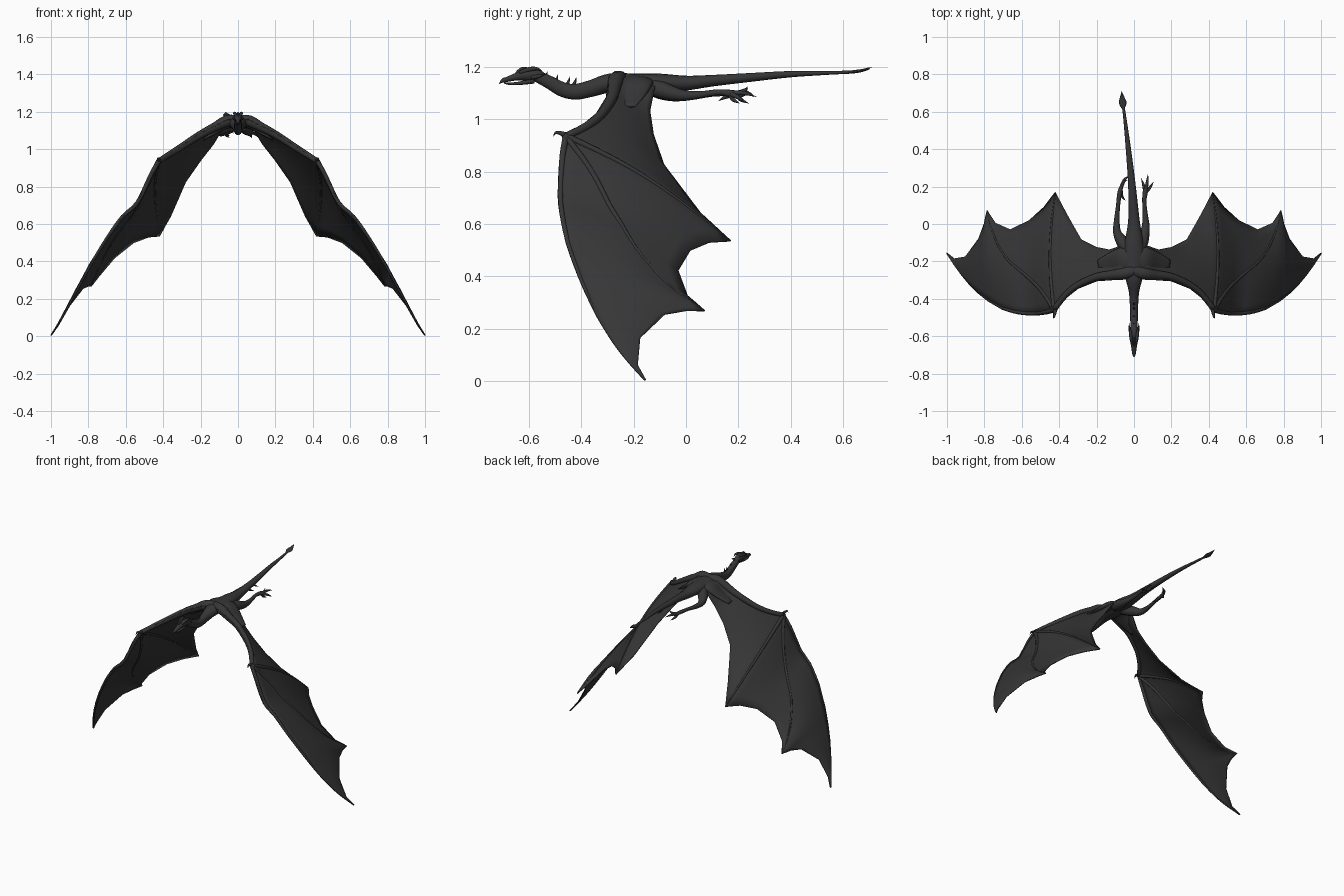
import bpy, bmesh, math
from mathutils import Vector

hide = bpy.data.materials.new("charcoal hide")
hide.diffuse_color = (0.037, 0.037, 0.037, 1)


def finish(name, bm, mirror=False):
    bmesh.ops.recalc_face_normals(bm, faces=bm.faces)
    me = bpy.data.meshes.new(name)
    bm.to_mesh(me)
    bm.free()
    ob = bpy.data.objects.new(name, me)
    bpy.context.collection.objects.link(ob)
    me.materials.append(hide)
    for p in me.polygons:
        p.use_smooth = True
    if mirror:
        ob.modifiers.new("mirror", 'MIRROR')
    return ob


def spline(pts, n):
    """Catmull-Rom through points of any dimension."""
    P = [pts[0]] + list(pts) + [pts[-1]]
    out = []
    for i in range(1, len(P) - 2):
        for k in range(n):
            t = k / n
            out.append([0.5 * (2 * b + (c - a) * t + (2 * a - 5 * b + 4 * c - d) * t * t
                               + (3 * b - a - 3 * c + d) * t ** 3)
                        for a, b, c, d in zip(P[i - 1], P[i], P[i + 1], P[i + 2])])
    return out + [list(pts[-1])]


def tube(name, pts, sides=12, n=4, mirror=False):
    """Tapered tube; each point is x, y, z, radius across[, radius up]."""
    pts = [tuple(p) if len(p) == 5 else (*p, p[3]) for p in pts]
    path = spline(pts, n)
    bm = bmesh.new()
    rings = []
    for i, p in enumerate(path):
        tan = (Vector(path[min(i + 1, len(path) - 1)][:3]) - Vector(path[max(i - 1, 0)][:3])).normalized()
        side = tan.cross(Vector((0, 0, 1))).normalized()
        up = side.cross(tan)
        c = Vector(p[:3])
        ra, rb = max(p[3], 0.0006), max(p[4], 0.0006)
        rings.append([bm.verts.new(c + side * ra * math.cos(a) + up * rb * math.sin(a))
                      for a in (2 * math.pi * k / sides for k in range(sides))])
    for a, b in zip(rings, rings[1:]):
        for k in range(sides):
            bm.faces.new((a[k], a[k - 1], b[k - 1], b[k]))
    bm.faces.new(rings[0])
    bm.faces.new(rings[-1])
    return finish(name, bm, mirror)


# neck, torso and tail in one tapering run
tube("body", [(0, -.57, 1.165, .018, .022), (0, -.52, 1.14, .02, .025), (0, -.47, 1.113, .021, .028),
              (0, -.42, 1.105, .023, .03), (0, -.36, 1.118, .028, .032), (0, -.29, 1.138, .045, .036),
              (0, -.2, 1.138, .055, .037), (0, -.1, 1.14, .05, .034), (0, 0, 1.138, .033, .028),
              (-.004, .1, 1.147, .025, .022), (-.014, .24, 1.159, .019, .017), (-.03, .4, 1.172, .014, .012),
              (-.047, .55, 1.177, .009, .007), (-.06, .65, 1.182, .006, .006), (-.065, .70, 1.194, .003, .004)],
     sides=16, n=5)
tube("tail_spade", [(-.057, .61, 1.178, .004), (-.06, .645, 1.182, .02, .006),
                    (-.063, .675, 1.187, .013, .005), (-.066, .71, 1.199, 0)])

# head: skull, hooked upper beak, lower jaw
tube("skull", [(0, -.54, 1.155, .012, .016), (0, -.57, 1.168, .022, .024), (0, -.61, 1.17, .023, .024),
               (0, -.645, 1.163, .017, .015), (0, -.68, 1.153, .012, .010), (0, -.70, 1.147, .008, .008),
               (0, -.713, 1.134, 0)])
tube("lower_jaw", [(0, -.58, 1.148, .016, .012), (0, -.63, 1.138, .013, .007),
                   (0, -.67, 1.135, .009, .005), (0, -.695, 1.138, .002)])
tube("brow_horn", [(.012, -.635, 1.178, .007), (.017, -.60, 1.19, .009),
                   (.02, -.57, 1.193, .006), (.02, -.55, 1.185, 0)], 8, mirror=True)
tube("cheek_horn", [(.016, -.59, 1.16, .008), (.024, -.56, 1.165, .006), (.026, -.53, 1.175, 0)], 8, mirror=True)
tube("crest", [(0, -.65, 1.175, .004), (0, -.625, 1.19, .005, .009), (0, -.59, 1.187, .006, .008),
               (0, -.565, 1.192, 0)], 8)

# spines down the neck
for i, (y, z, h) in enumerate([(-.535, 1.16, .022), (-.495, 1.142, .028), (-.45, 1.13, .033), (-.425, 1.13, .03)]):
    tube(f"neck_spine_{i}", [(0, y - .012, z - .012, .008, .01), (0, y, z + h * .3, .005, .006),
                             (0, y + .006, z + h, 0)], 8)

# wing membrane: matching leading and trailing edge points from root to tip
lead = [(0, -.285, 1.16), (.06, -.298, 1.16), (.12, -.30, 1.128), (.2, -.305, 1.085), (.3, -.345, 1.02),
        (.37, -.40, .975), (.425, -.47, .94), (.47, -.483, .86), (.54, -.49, .715), (.62, -.483, .64),
        (.70, -.46, .53), (.78, -.413, .40), (.83, -.373, .31), (.87, -.335, .235), (.92, -.275, .14),
        (.96, -.22, .07), (1.0, -.16, .004)]
trail = [(0, -.11, 1.16), (.08, -.12, 1.115), (.13, -.138, 1.03), (.2, -.125, .94), (.28, -.085, .825),
         (.36, .055, .64), (.42, .17, .535), (.48, .09, .53), (.56, .018, .50), (.66, -.03, .42),
         (.74, .005, .325), (.785, .072, .268), (.80, 0, .268), (.83, -.08, .255), (.90, -.175, .165),
         (.96, -.185, .06), (.999, -.154, .004)]
UP = Vector((.55, 0, .83))


def wing_point(u, t):
    """Point on the wing: u counts along the span, t runs front to back."""
    i = min(int(u), len(lead) - 2)
    a = Vector(lead[i]).lerp(Vector(lead[i + 1]), u - i)
    b = Vector(trail[i]).lerp(Vector(trail[i + 1]), u - i)
    return a.lerp(b, t) + UP * .06 * (b - a).length * math.sin(math.pi * t)


bm = bmesh.new()
T = 10
grid = [[bm.verts.new(wing_point(u / 2, t / T)) for t in range(T + 1)] for u in range(2 * len(lead) - 1)]
for a, b in zip(grid, grid[1:]):
    for t in range(T):
        bm.faces.new((a[t], a[t + 1], b[t + 1], b[t]))
wing = finish("wing_membrane", bm, mirror=True)
wing.modifiers["mirror"].use_mirror_merge = True
sol = wing.modifiers.new("thickness", 'SOLIDIFY')
sol.thickness = .007
sol.offset = 0

# arm and leading finger along the front edge, set slightly back
arm = [(x, y + r, z - r * .3, r) for (x, y, z), r in
       zip(lead[:7], (.034, .032, .026, .021, .018, .016, .015))]
tube("wing_arm", arm, 10, 3, mirror=True)
finger = [(x - .003, y + r, z, r) for (x, y, z), r in
          zip(lead[6:], (.013, .012, .011, .01, .009, .008, .007, .006, .005, .004, .001))]
tube("wing_front_finger", finger, 8, 3, mirror=True)

# shoulder flesh at the rear of the wing root
tube("wing_root", [(0, -.19, 1.14, .07, .03), (.06, -.2, 1.135, .075, .026),
                   (.12, -.21, 1.095, .06, .015), (.19, -.22, 1.05, .03, .006)], 12, mirror=True)

# inner fingers fan from the wrist to the membrane points
for name, end in (("inner", 6), ("middle", 11)):
    ray = []
    for k in range(9):
        t = k / 8
        p = wing_point(6 + (end - 6) * t, t * .985 + .01)
        ray.append((*p, .009 * (1 - t) + .004))
    tube(f"wing_{name}_finger", ray, 8, 2, mirror=True)

# wrist claw
tube("wrist_claw", [(.42, -.45, .935, .013), (.424, -.48, .947, .008), (.428, -.497, .948, .005),
                    (.43, -.507, .935, 0)], 8, mirror=True)

# legs trailing behind, each posed differently
tube("right_leg", [(.025, -.15, 1.13, .03), (.045, -.09, 1.11, .033), (.062, -.02, 1.092, .022),
                   (.06, .05, 1.093, .014), (.055, .12, 1.103, .011), (.06, .17, 1.098, .014),
                   (.066, .20, 1.092, .008)])
tube("left_leg", [(-.025, -.15, 1.13, .03), (-.06, -.1, 1.11, .033), (-.09, -.045, 1.09, .022),
                  (-.092, .02, 1.088, .015), (-.085, .10, 1.097, .011), (-.076, .17, 1.10, .012),
                  (-.06, .22, 1.095, .008)])


def toe(name, a, b, c):
    tube(name, [(*a, .009), (*b, .008), (*c, 0)], 8)


R, L = (.06, .165, 1.098), (-.07, .19, 1.098)
toe("right_toe_long", R, (.07, .22, 1.10), (.075, .27, 1.085))
toe("right_toe_outer", R, (.085, .195, 1.085), (.105, .225, 1.065))
toe("right_toe_inner", R, (.052, .205, 1.09), (.038, .245, 1.10))
toe("right_toe_rear", R, (.068, .18, 1.075), (.075, .205, 1.06))
toe("left_toe_long", L, (-.052, .235, 1.10), (-.022, .26, 1.085))
toe("left_toe_upper", L, (-.055, .225, 1.11), (-.035, .235, 1.125))
toe("left_toe_lower", L, (-.062, .21, 1.075), (-.045, .24, 1.06))
toe("left_toe_rear", L, (-.065, .15, 1.085), (-.045, .125, 1.07))
